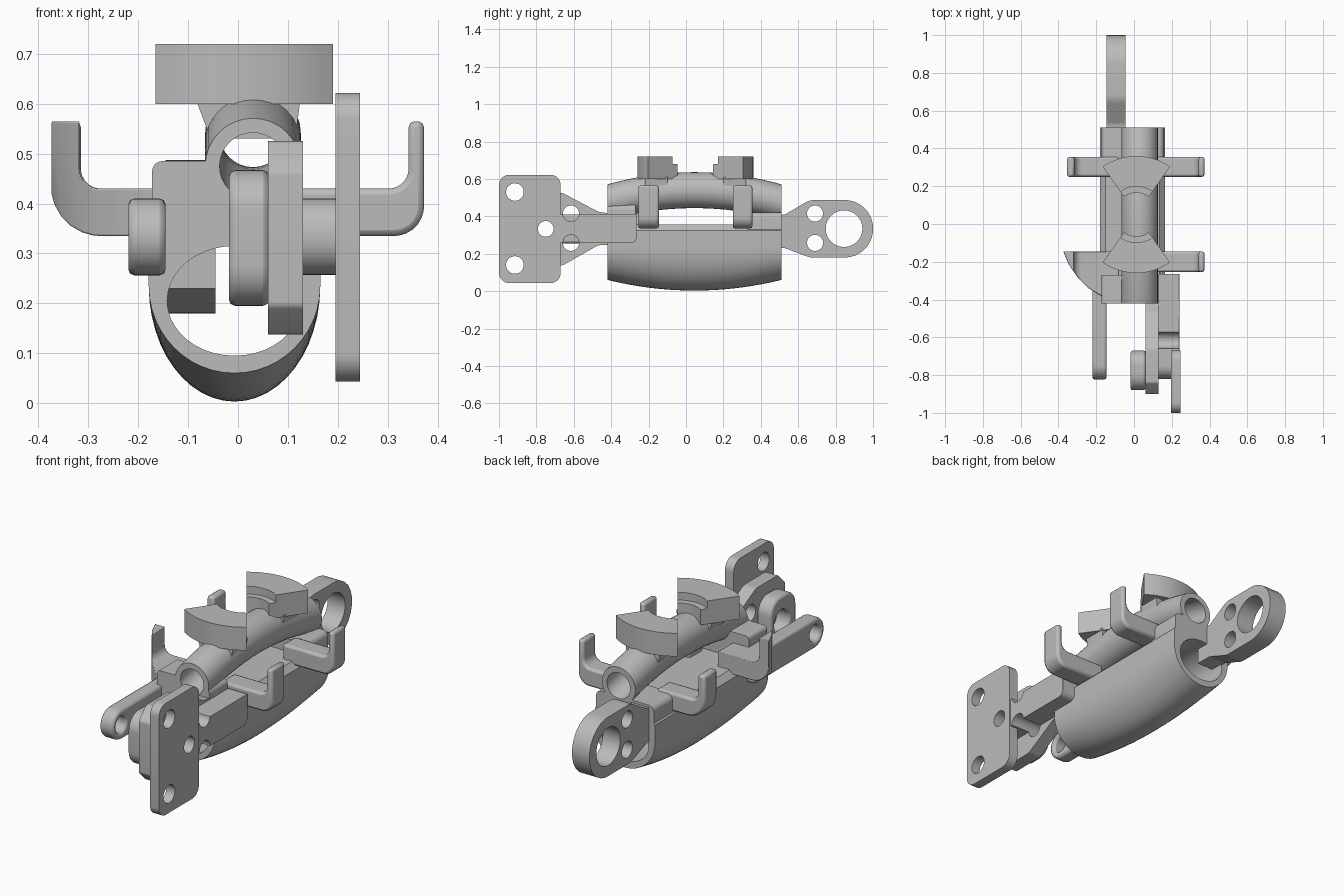
import bpy, bmesh
from math import sin, cos, pi, radians
from mathutils import Vector

cube = bpy.data.objects.get("Cube")
if cube:
    bpy.data.objects.remove(cube)

grey = bpy.data.materials.new("plain_grey")
grey.use_nodes = True
colour = (0.5, 0.5, 0.5, 1)
grey.diffuse_color = colour
grey.node_tree.nodes["Principled BSDF"].inputs["Base Color"].default_value = colour


def loft(name, rings):
    """Skin a list of equal-length rings and cap both ends."""
    bm = bmesh.new()
    rows = [[bm.verts.new(p) for p in ring] for ring in rings]
    n = len(rows[0])
    for a, b in zip(rows, rows[1:]):
        for i in range(n):
            j = (i + 1) % n
            bm.faces.new((a[i], a[j], b[j], b[i]))
    bm.faces.new(rows[0])
    bm.faces.new(rows[-1])
    bmesh.ops.recalc_face_normals(bm, faces=bm.faces)
    mesh = bpy.data.meshes.new(name)
    bm.to_mesh(mesh)
    bm.free()
    mesh.materials.append(grey)
    obj = bpy.data.objects.new(name, mesh)
    bpy.context.collection.objects.link(obj)
    return obj


def prism(name, outline, axis, a, b):
    """Extrude a 2D outline along an axis from a to b."""
    def place(p, d):
        return {"x": (d, p[0], p[1]), "y": (p[0], d, p[1]), "z": (p[0], p[1], d)}[axis]
    return loft(name, [[place(p, d) for p in outline] for d in (a, b)])


def rounded(corners, steps=7):
    """Round each (u, v, radius) corner of an outline."""
    out = []
    for i, (u, v, r) in enumerate(corners):
        p = Vector((u, v))
        if r == 0:
            out.append(p)
            continue
        d1 = (Vector(corners[i - 1][:2]) - p).normalized()
        d2 = (Vector(corners[(i + 1) % len(corners)][:2]) - p).normalized()
        t = r / max(0.01, abs(sin(d1.angle(d2) / 2) / cos(d1.angle(d2) / 2)))
        s, e = p + d1 * t, p + d2 * t
        c = p + (d1 + d2).normalized() * (r / sin(d1.angle(d2) / 2))
        for k in range(steps + 1):
            m = s.lerp(e, k / steps) - c
            out.append(c + m.normalized() * r)
    return out


def rect(u0, u1, v0, v1, r=0.0):
    return rounded([(u0, v0, r), (u1, v0, r), (u1, v1, r), (u0, v1, r)])


def circle(u, v, r, n=32):
    return [(u + r * cos(2 * pi * i / n), v + r * sin(2 * pi * i / n)) for i in range(n)]


def combine(obj, tools, operation):
    """Apply booleans and remove the tool objects."""
    for tool in tools:
        mod = obj.modifiers.new("bool", "BOOLEAN")
        mod.operation, mod.solver, mod.object = operation, "EXACT", tool
        bpy.context.view_layer.update()
        dg = bpy.context.evaluated_depsgraph_get()
        mesh = bpy.data.meshes.new_from_object(obj.evaluated_get(dg))
        obj.modifiers.clear()
        obj.data = mesh
        bpy.data.objects.remove(tool)
    return obj


def drill(obj, holes):
    cutters = [prism("hole", circle(*h), "x", -0.5, 0.5) for h in holes]
    return combine(obj, cutters, "DIFFERENCE")


# Bowed body: stations run front to back
FRONT, BACK, MID = -0.42, 0.51, 0.045
HALF = (BACK - FRONT) / 2


def upper_ring(y, r):
    z = 0.54 - 0.065 * ((y - MID) / HALF) ** 2
    return [(u, y, v) for u, v in circle(0.03, z, r)]


def lower_ring(y):
    bottom = 0.003 + 0.057 * ((y - MID) / HALF) ** 2
    arc = [pi + pi * i / 24 for i in range(25)]
    side = 0.235
    pts = [(-0.007 + 0.172 * cos(a), y, side + (side - bottom) * sin(a)) for a in arc]
    return pts + [(0.165, y, 0.325), (0.135, y, 0.355), (-0.15, y, 0.355), (-0.179, y, 0.325)]


ys = [FRONT + (BACK - FRONT) * i / 16 for i in range(17)]
long_ys = [FRONT - 0.03] + ys + [BACK + 0.03]
body = loft("bowed_body", [lower_ring(y) for y in ys])
combine(body, [
    loft("upper_tube", [upper_ring(y, 0.096) for y in ys]),
    prism("front_bridge", rounded([(-0.172, 0.3, 0), (0.13, 0.3, 0), (0.13, 0.46, 0.03),
                                   (-0.06, 0.485, 0), (-0.172, 0.485, 0.02)]), "y", FRONT, -0.27),
    prism("back_bridge", rounded([(-0.172, 0.3, 0), (0.16, 0.3, 0), (0.16, 0.42, 0.03),
                                  (-0.172, 0.42, 0.03)]), "y", 0.33, BACK),
], "UNION")
lower_bore = [(-0.007 + 0.135 * cos(a), 0.205 + 0.11 * sin(a))
              for a in (2 * pi * i / 40 for i in range(40))]
combine(body, [
    loft("upper_bore", [upper_ring(y, 0.067) for y in long_ys]),
    prism("lower_bore", lower_bore, "y", FRONT - 0.1, BACK + 0.1),
], "DIFFERENCE")


# Saddle: two stepped fan-shaped blocks on short stems
def sector(r0, r1, sign):
    angles = [radians(-35 + 70 * i / 12) for i in range(13)]
    outer = [(0.0125 + r1 * sin(a), 0.05 + sign * r1 * cos(a)) for a in angles]
    inner = [(0.0125 + r0 * sin(a), 0.05 + sign * r0 * cos(a)) for a in reversed(angles)]
    return outer + inner


for label, sign in (("front", -1), ("back", 1)):
    prism(label + "_saddle_block", sector(0.148, 0.31, sign), "z", 0.6, 0.72)
    prism(label + "_saddle_ledge", sector(0.115, 0.15, sign), "z", 0.6, 0.68)
    y0, y1 = sorted((0.05 + sign * 0.15, 0.05 + sign * 0.27))
    stem = rounded([(-0.055, 0.53, 0), (0.115, 0.53, 0), (0.125, 0.61, 0), (-0.085, 0.61, 0)])
    prism(label + "_saddle_stem", stem, "y", y0, y1)


# Upturned side hooks
def hook(side, tip, thick, outer):
    return rounded([(side * 0.08, 0.335, 0), (side * tip, 0.335, outer), (side * tip, 0.565, 0),
                    (side * (tip - thick), 0.565, 0), (side * (tip - thick), 0.43, 0.04),
                    (side * 0.08, 0.43, 0)])


prism("front_left_hook", hook(1, 0.373, 0.031, 0.06), "y", -0.255, -0.145)
prism("back_left_hook", hook(1, 0.373, 0.031, 0.06), "y", 0.25, 0.355)
prism("back_right_hook", hook(-1, 0.355, 0.04, 0.1), "y", 0.25, 0.355)
wedge = prism("front_right_hook", hook(-1, 0.375, 0.057, 0.1), "y", -0.42, -0.145)
fan = [(-0.05, -0.1), (-0.375, -0.1), (-0.375, -0.145), (-0.345, -0.215), (-0.3, -0.28),
       (-0.24, -0.34), (-0.165, -0.385), (-0.13, -0.3), (-0.05, -0.3)]
combine(wedge, [prism("fan", fan, "z", 0.2, 0.7)], "INTERSECT")

# Back lug with one large and two small holes
lug = prism("back_lug", rounded([
    (0.44, 0.40, 0), (0.53, 0.41, 0.05), (0.66, 0.487, 0.1), (1.0, 0.487, 0.15),
    (1.0, 0.18, 0.15), (0.66, 0.18, 0.1), (0.53, 0.23, 0.05), (0.44, 0.23, 0)]),
    "x", -0.145, -0.045)
drill(lug, [(0.845, 0.334, 0.098), (0.69, 0.415, 0.043), (0.69, 0.258, 0.043)])

# Front lug with chamfered head, and its raised boss
pin = (-0.75, 0.333, 0.042)
side_holes = [(-0.615, 0.415, 0.043), (-0.615, 0.258, 0.043)]
head = prism("front_lug", rounded([
    (-0.38, 0.41, 0), (-0.47, 0.425, 0.05), (-0.66, 0.525, 0.06), (-0.84, 0.525, 0.02),
    (-0.9, 0.465, 0.02), (-0.9, 0.195, 0.02), (-0.84, 0.137, 0.02), (-0.66, 0.137, 0.06),
    (-0.47, 0.245, 0.05), (-0.38, 0.25, 0)]), "x", 0.06, 0.13)
drill(head, [pin] + side_holes)
boss = prism("lug_boss", rect(-0.88, -0.67, 0.195, 0.467, 0.08), "x", -0.018, 0.062)
drill(boss, [(-0.765, 0.333, 0.06)])

# Side arm carrying the drilled mounting plate
arm = prism("left_arm", rounded([
    (-0.82, 0.257, 0.07), (-0.265, 0.257, 0.03), (-0.265, 0.41, 0), (-0.82, 0.41, 0.07)]),
    "x", 0.12, 0.24)
drill(arm, [pin] + side_holes)
plate = prism("mounting_plate", rect(-1.0, -0.67, 0.043, 0.622, 0.055), "x", 0.195, 0.245)
drill(plate, [pin, (-0.915, 0.53, 0.047), (-0.915, 0.14, 0.047)])

# Right strap with rounded eye
strap = prism("right_strap", rounded([
    (-0.823, 0.256, 0.075), (-0.25, 0.256, 0), (-0.25, 0.41, 0), (-0.823, 0.41, 0.075)]),
    "x", -0.22, -0.145)
drill(strap, [pin])

# Soft edges on the solid parts, then smooth shading with sharp edges kept
for obj in bpy.context.collection.objects:
    if obj.type != "MESH" or grey.name not in obj.data.materials:
        continue
    if obj.name.endswith(("arm", "strap", "boss", "hook")):
        bevel = obj.modifiers.new("soft_edges", "BEVEL")
        bevel.width, bevel.segments, bevel.limit_method = 0.012, 2, "ANGLE"
        bevel.angle_limit = radians(50)
    bpy.ops.object.select_all(action="DESELECT")
    obj.select_set(True)
    bpy.context.view_layer.objects.active = obj
    bpy.ops.object.shade_smooth_by_angle(angle=radians(35))
